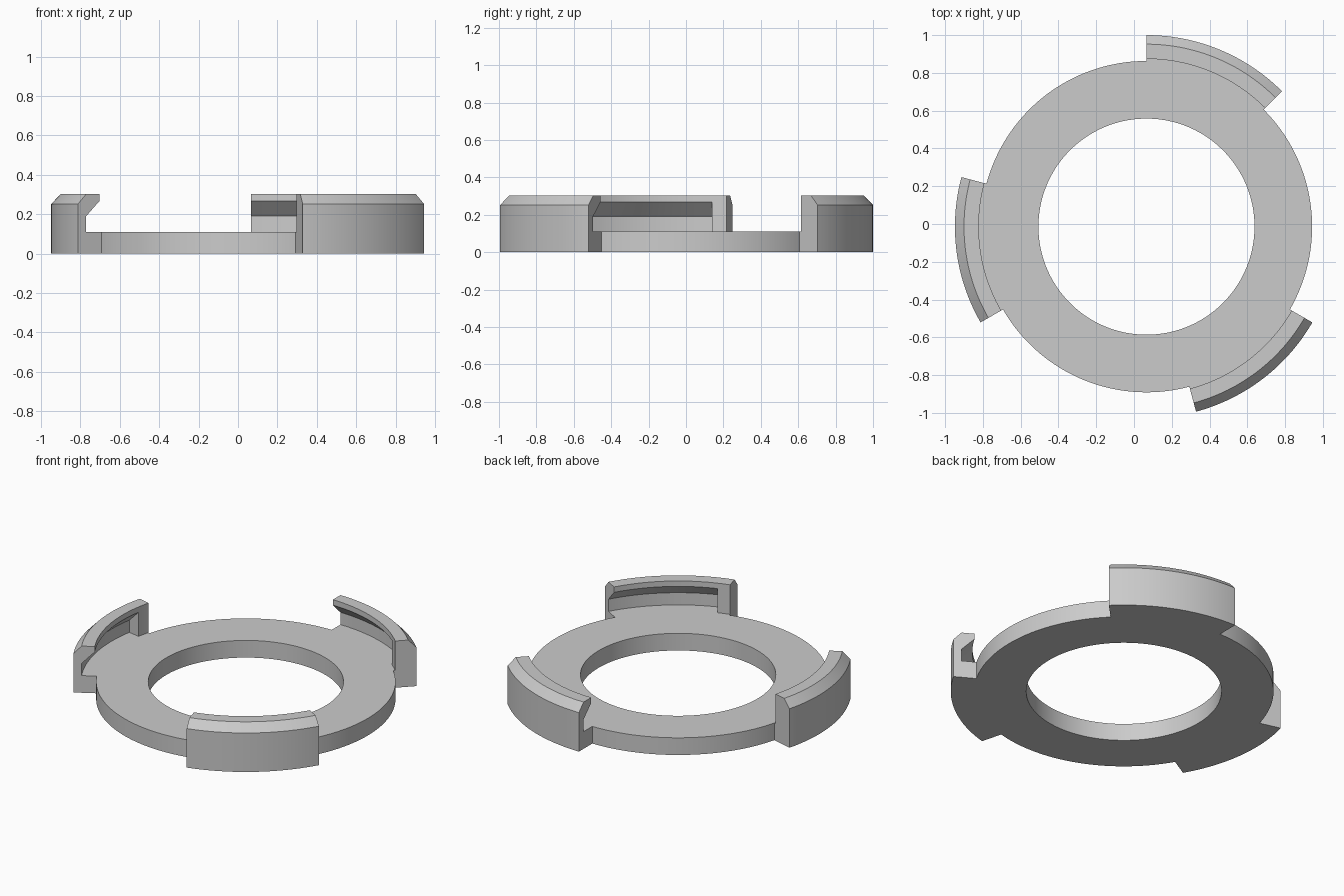
import bpy, bmesh, math

cube = bpy.data.objects.get("Cube")
if cube:
    bpy.data.objects.remove(cube, do_unlink=True)

CX, CY = 0.066, -0.014      # axis of the ring
HOLE, RIM, OUTER = 0.572, 0.877, 1.014
BASE, TOP = 0.111, 0.302
LIP, WALL = 0.888, 0.966
STEP = 1.25                 # degrees per segment

grey = bpy.data.materials.new("plain grey")
grey.use_nodes = True
color = (0.6, 0.6, 0.6, 1)
grey.diffuse_color = color
grey.node_tree.nodes["Principled BSDF"].inputs["Base Color"].default_value = color


def sweep(name, profile, start, end):
    """Sweep a closed (radius, z) profile around the axis, capping open arcs."""
    bm = bmesh.new()
    closed = end - start == 360
    count = round((end - start) / STEP)
    rings = []
    for i in range(count if closed else count + 1):
        a = math.radians(start + i * STEP)
        rings.append([bm.verts.new((r * math.cos(a), r * math.sin(a), z))
                      for r, z in profile])
    pairs = list(zip(rings, rings[1:]))
    if closed:
        pairs.append((rings[-1], rings[0]))
    n = len(profile)
    for a, b in pairs:
        for j in range(n):
            k = (j + 1) % n
            bm.faces.new((a[j], b[j], b[k], a[k]))
    if not closed:
        bm.faces.new(rings[0])
        bm.faces.new(rings[-1][::-1])
    bmesh.ops.recalc_face_normals(bm, faces=bm.faces)
    mesh = bpy.data.meshes.new(name)
    bm.to_mesh(mesh)
    bm.free()
    mesh.materials.append(grey)
    obj = bpy.data.objects.new(name, mesh)
    obj.location = (CX, CY, 0)
    bpy.context.collection.objects.link(obj)
    bpy.ops.object.select_all(action='DESELECT')
    obj.select_set(True)
    bpy.context.view_layer.objects.active = obj
    bpy.ops.object.shade_smooth_by_angle(angle=math.radians(25))


# Flat ring
sweep("base_ring", [(HOLE, 0), (RIM, 0), (RIM, BASE), (HOLE, BASE)], 0, 360)

# Shared outside of each clip, up to the chamfered top
outside = [(RIM, 0), (OUTER, 0), (OUTER, 0.252), (WALL, TOP), (LIP, TOP)]
hook = outside + [(LIP, 0.267), (WALL, 0.19), (WALL, BASE), (RIM, BASE)]
stop = outside + [(LIP, BASE), (RIM, BASE)]

# Three hooked clips, each closed by a solid stop at one end
for label, angle in (("back", 45), ("right", 165), ("front", 285)):
    sweep(label + "_clip_stop", stop, angle, angle + 5)
    sweep(label + "_clip_hook", hook, angle + 5, angle + 45)
